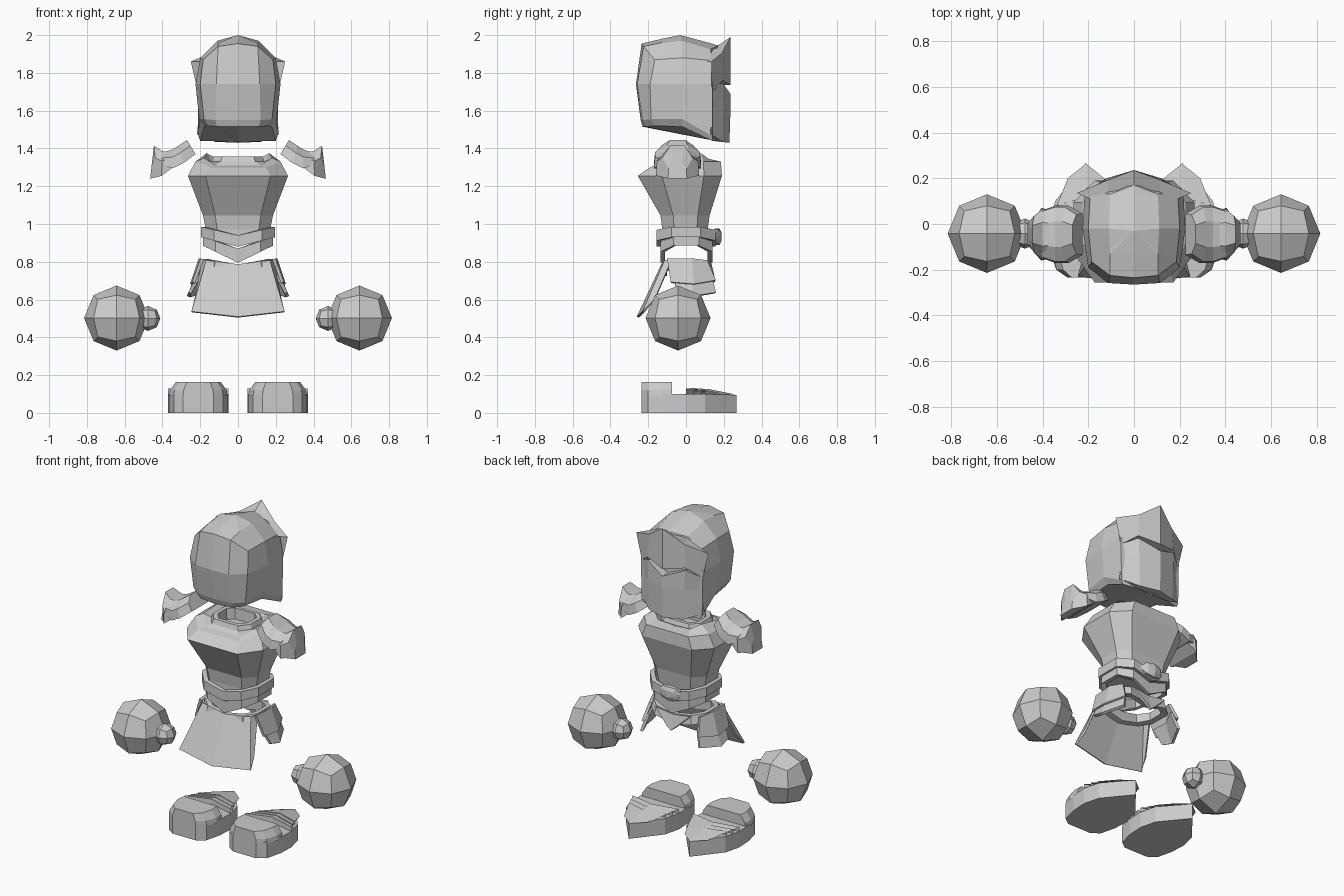
import bpy, bmesh, math
from mathutils import Vector

cube = bpy.data.objects.get("Cube")
if cube:
    bpy.data.objects.remove(cube, do_unlink=True)

GREY = (0.6, 0.6, 0.6, 1)
mat = bpy.data.materials.new("plain_grey")
mat.use_nodes = True
mat.diffuse_color = GREY
mat.node_tree.nodes["Principled BSDF"].inputs["Base Color"].default_value = GREY


def finish(name, bm, thick=0):
    """Mirror the +x half across x = 0 and make an object of it."""
    bmesh.ops.mirror(bm, geom=bm.verts[:] + bm.edges[:] + bm.faces[:],
                     axis='X', merge_dist=0.0005)
    bmesh.ops.remove_doubles(bm, verts=bm.verts, dist=0.0005)
    bmesh.ops.recalc_face_normals(bm, faces=bm.faces)
    me = bpy.data.meshes.new(name)
    bm.to_mesh(me)
    bm.free()
    me.materials.append(mat)
    ob = bpy.data.objects.new(name, me)
    bpy.context.collection.objects.link(ob)
    if thick:
        mod = ob.modifiers.new("thickness", 'SOLIDIFY')
        mod.thickness = thick
        mod.offset = 0
    return ob


def loft(name, rings, loop=False, caps=(False, False), wrap=False, thick=0):
    """Skin a list of point rows; loop closes each row, wrap joins last to first."""
    bm = bmesh.new()
    rows = [[bm.verts.new(p) for p in r] for r in rings]
    n = len(rows[0])
    pairs = list(zip(rows, rows[1:])) + ([(rows[-1], rows[0])] if wrap else [])
    for a, b in pairs:
        for i in range(n if loop else n - 1):
            j = (i + 1) % n
            bm.faces.new((a[i], a[j], b[j], b[i]))
    for want, row in zip(caps, (rows[0], rows[-1])):
        if want:
            bm.faces.new(row)
    return finish(name, bm, thick)


def oct_ring(x, yb, yf, zb, zs=None, zf=None, dip=0, c=0.65):
    """Half of an eight-cornered ring, from the -y centre round to the +y centre."""
    zs = zb if zs is None else zs
    zf = zb if zf is None else zf
    return [(0, yb, zb - dip), (c * x, yb, zb - dip * 0.35), (x, yb * 0.5, zs),
            (x, yf * 0.5, zs), (c * x, yf, zf - dip * 0.35), (0, yf, zf - dip)]


# Helmet shell: rows from the underside up to the crown
loft("helmet_shell", [
    [(0, -.23, 1.515), (.11, -.215, 1.515), (.16, -.17, 1.52), (.18, -.02, 1.515), (.20, .14, 1.44), (0, .18, 1.435)],
    [(0, -.24, 1.55), (.12, -.23, 1.55), (.18, -.185, 1.555), (.205, -.02, 1.555), (.21, .14, 1.465), (0, .18, 1.46)],
    [(0, -.265, 1.74), (.115, -.258, 1.74), (.20, -.19, 1.74), (.225, -.02, 1.74), (.215, .14, 1.74), (0, .18, 1.74)],
    [(0, -.235, 1.955), (.105, -.225, 1.94), (.185, -.165, 1.87), (.20, -.02, 1.88), (.19, .14, 1.865), (0, .18, 1.88)],
    [(0, -.13, 1.98), (.105, -.13, 1.96), (.105, -.11, 1.96), (.11, -.02, 1.97), (.105, .13, 1.925), (0, .17, 1.945)],
    [(0, -.03, 2.0), (0, -.03, 2.0), (0, -.03, 2.0), (0, -.03, 2.0), (0, .13, 1.957), (0, .17, 1.945)],
], caps=(True, False))

# Pointed visor in two halves, leaving slanted eye slits between them
loft("visor_brow", [
    [(0, .16, 1.94), (.11, .14, 1.92), (.19, .11, 1.86)],
    [(0, .235, 1.99), (.12, .19, 1.905), (.25, .135, 1.86)],
    [(0, .235, 1.735), (.13, .195, 1.76), (.212, .135, 1.70)],
    [(0, .17, 1.735), (.12, .17, 1.755), (.19, .11, 1.70)],
])
loft("visor_jaw", [
    [(0, .17, 1.69), (.12, .17, 1.74), (.19, .11, 1.70)],
    [(0, .235, 1.69), (.13, .195, 1.745), (.212, .135, 1.70)],
    [(0, .236, 1.62), (.125, .198, 1.62), (.20, .135, 1.63)],
    [(0, .23, 1.43), (.12, .195, 1.435), (.218, .13, 1.475)],
    [(0, .15, 1.44), (.12, .15, 1.44), (.19, .10, 1.475)],
])

# Breastplate with raised collar and sunken neck opening
loft("torso", [
    oct_ring(.165, -.125, .11, .93),
    oct_ring(.17, -.125, .115, .97),
    oct_ring(.185, -.135, .125, 1.045),
    oct_ring(.265, -.255, .19, 1.255),
    oct_ring(.225, -.19, .185, 1.30, 1.33, 1.33),
    [(0, -.15, 1.31), (.12, -.15, 1.31), (.18, -.08, 1.35), (.165, .08, 1.375), (.11, .12, 1.345), (0, .12, 1.335)],
    oct_ring(.14, -.13, .10, 1.33),
    oct_ring(.13, -.12, .09, 1.357),
    oct_ring(.105, -.095, .07, 1.357),
    oct_ring(.10, -.09, .065, 1.29),
], caps=(True, True))

# Belt bands around the waist, dipping at the middle
def band(name, x, yb, yf, top, bottom, dip_t, dip_b, flare=0.0):
    t = 0.025
    loft(name, [
        oct_ring(x - t, yb + t, yf - t, top, dip=dip_t),
        oct_ring(x, yb, yf, top, dip=dip_t),
        oct_ring(x + flare, yb - flare, yf + flare, bottom, dip=dip_b),
        oct_ring(x - t, yb + t, yf - t, bottom, dip=dip_b),
    ], wrap=True)

band("belt", .197, -.155, .155, .985, .93, .045, .05)
band("under_belt", .185, -.135, .14, .93, .885, .06, .09)
band("hip_band", .185, -.125, .12, .815, .765, .03, .04, .012)

# Six-sided buckle on the belt
loft("belt_buckle", [
    [(0, .15, .975), (.05, .15, .97), (.085, .13, .935), (.05, .15, .90), (0, .15, .89)],
    [(0, .178, .975), (.05, .17, .97), (.085, .15, .935), (.05, .17, .90), (0, .178, .89)],
    [(0, .188, .955), (.035, .182, .95), (.05, .175, .935), (.035, .182, .92), (0, .188, .91)],
], caps=(False, True))

# Flared cloth panel
loft("skirt_panel", [
    [(0, -.125, .785), (.165, -.11, .805), (.185, -.075, .81)],
    [(0, -.255, .507), (.245, -.225, .535), (.225, -.165, .60)],
], thick=0.012)

# Hip plates: an upper plate overlapping a tapered lower one
def hip_plate(name, corners, thick):
    loft(name, corners, thick=thick)

hip_plate("hip_plate_upper", [
    [(.19, -.10, .815), (.20, .03, .815), (.17, .11, .805)],
    [(.235, -.08, .69), (.245, .04, .68), (.19, .155, .70)],
], 0.018)
hip_plate("hip_plate_lower", [
    [(.205, -.07, .73), (.215, .035, .73), (.17, .13, .74)],
    [(.255, -.045, .635), (.262, .03, .615), (.20, .155, .635)],
], 0.018)
# Small pointed plate on the middle of the hip band
loft("hip_point", [
    [(0, .125, .785), (.12, .125, .80)],
    [(0, .145, .69), (.03, .145, .715)],
], thick=0.015)

# Shoulder guards: arched sections running outwards along the arm
YC = -.045
def arch(tx, tz, bx, bz, w):
    mx, mz = tx * .6 + bx * .4, tz * .6 + bz * .4
    return [(bx, YC - w, bz), (mx, YC - w * .95, mz), (tx, YC - w * .45, tz),
            (tx, YC + w * .45, tz), (mx, YC + w * .95, mz), (bx, YC + w, bz)]

loft("shoulder_guards", [
    arch(.27, 1.445, .225, 1.37, .09),
    arch(.315, 1.415, .285, 1.325, .125),
    arch(.345, 1.395, .345, 1.295, .125),
    arch(.405, 1.375, .40, 1.31, .105),
], loop=True, caps=(True, True))
loft("shoulder_flaps", [
    arch(.345, 1.385, .345, 1.30, .10),
    arch(.40, 1.385, .405, 1.255, .115),
    arch(.445, 1.415, .425, 1.25, .085),
    arch(.455, 1.33, .465, 1.24, .05),
], loop=True, caps=(True, True))


# Gloves: cubes divided once and rounded, with a small thumb ball
def ball(name, centre, r):
    bm = bmesh.new()
    bmesh.ops.create_cube(bm, size=2)
    bmesh.ops.subdivide_edges(bm, edges=bm.edges[:], cuts=1, use_grid_fill=True)
    for v in bm.verts:
        v.co = Vector(centre) + v.co.normalized() * r
    finish(name, bm)

ball("gloves", (.643, -.042, .502), .172)
ball("thumbs", (.477, -.042, .50), .066)


# Boots: soles and heels are stacked outlines, drawn round a centre at x = 0.21
def outline(half, z, tip=None):
    left = [(.21 - x, y, zz) for x, y, zz in [(a, b, z if c is None else c) for a, b, c in half]]
    right = [(.42 - x, y, zz) for x, y, zz in reversed(left)]
    return right + left if tip is None else right + left + [tip]

sole = [(.08, -.235, None), (.13, -.20, None), (.155, -.10, None), (.16, .0, None), (.135, .10, None)]
loft("boot_soles", [
    outline(sole, 0, (.21, .267, 0)),
    outline(sole, .10, (.21, .267, .095)),
], loop=True, caps=(True, True))

heel = [(.08, -.235), (.13, -.20), (.155, -.13), (.15, -.075)]
loft("boot_heels", [
    outline([(x, y, None) for x, y in heel], .09),
    outline([(x * .97, y, None) for x, y in heel], .12),
    outline([(x * .77, y, None) for x, y in heel], .163),
], loop=True, caps=(False, True))

# Overlapping ridged plates over the toes
def toe_plate(name, y, w, z):
    back = [(.21 - w, y, z), (.21, y + .04, z + .004), (.21 + w, y, z)]
    low = [(a, b - .002, .08) for a, b, _ in back]
    front = [(.21 - w * .62, min(y + .13, .20), .098), (.21, .264, .097),
             (.21 + w * .62, min(y + .13, .20), .098)]
    loft(name, [low, back, front])

for i in range(3):
    toe_plate("toe_plate_%d" % (i + 1), .0 + i * .04, .16 - i * .016, .128 - i * .003)
